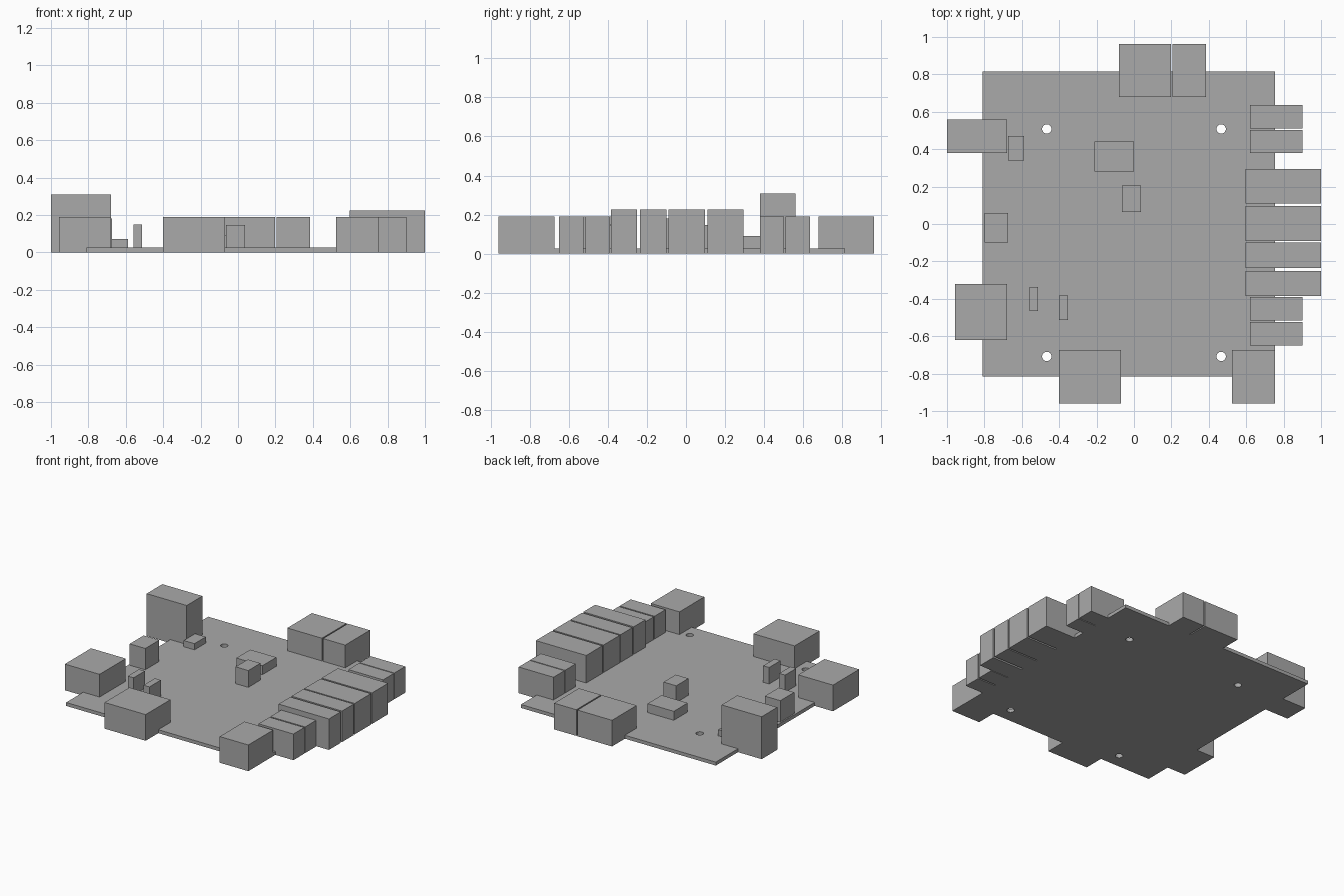
import bpy

if "Cube" in bpy.data.objects:
    bpy.data.objects.remove(bpy.data.objects["Cube"])

grey = bpy.data.materials.new("mid_grey")
grey.diffuse_color = (0.4, 0.4, 0.4, 1)
grey.use_nodes = True
grey.node_tree.nodes["Principled BSDF"].inputs["Base Color"].default_value = grey.diffuse_color


def box(name, x0, x1, y0, y1, top, bottom=0.0):
    bpy.ops.mesh.primitive_cube_add(
        size=1, location=((x0 + x1) / 2, (y0 + y1) / 2, (top + bottom) / 2))
    ob = bpy.context.object
    ob.name = name
    ob.scale = (x1 - x0, y1 - y0, top - bottom)
    bpy.ops.object.transform_apply(location=False, rotation=False, scale=True)
    ob.data.materials.append(grey)
    return ob


# Circuit board with four drilled mounting holes
BOARD_TOP = 0.025
board = box("board", -0.81, 0.755, -0.815, 0.815, BOARD_TOP)
for x in (-0.466, 0.466):
    for y in (-0.708, 0.508):
        bpy.ops.mesh.primitive_cylinder_add(
            vertices=32, radius=0.025, depth=0.2, location=(x, y, 0))
        cutter = bpy.context.object
        cutter.hide_render = True
        mod = board.modifiers.new("hole", 'BOOLEAN')
        mod.operation = 'DIFFERENCE'
        mod.solver = 'EXACT'
        mod.object = cutter
        bpy.context.view_layer.objects.active = board
        bpy.ops.object.modifier_apply(modifier=mod.name)
        bpy.data.objects.remove(cutter)

# Small sockets in pairs on the right edge
for i, (y0, y1) in enumerate([(0.51, 0.635), (0.38, 0.503),
                              (-0.515, -0.39), (-0.65, -0.525)]):
    box(f"small_right_socket_{i + 1}", 0.62, 0.90, y0, y1, 0.19)

# Large sockets in the middle of the right edge
for i, (y0, y1) in enumerate([(0.11, 0.295), (-0.09, 0.097),
                              (-0.235, -0.10), (-0.385, -0.25)]):
    box(f"large_right_socket_{i + 1}", 0.595, 1.0, y0, y1, 0.225)

# Sockets on the back edge
box("wide_back_socket", -0.08, 0.198, 0.68, 0.963, 0.19)
box("narrow_back_socket", 0.207, 0.385, 0.68, 0.963, 0.19)

# Sockets on the front edge
box("wide_front_socket", -0.40, -0.07, -0.96, -0.675, 0.19)
box("narrow_front_socket", 0.525, 0.755, -0.96, -0.675, 0.19)

# Sockets on the left edge
box("tall_left_socket", -1.0, -0.678, 0.38, 0.56, 0.308)
box("low_left_socket", -0.957, -0.678, -0.62, -0.32, 0.19)

# Small parts standing on the board
box("left_block", -0.80, -0.675, -0.10, 0.06, 0.18)
box("left_chip", -0.674, -0.588, 0.34, 0.47, 0.07)
box("centre_chip", -0.21, 0.0, 0.28, 0.44, 0.09)
box("centre_block", -0.065, 0.037, 0.065, 0.205, 0.147)
box("left_header", -0.56, -0.513, -0.465, -0.337, 0.15)
box("right_header", -0.40, -0.352, -0.513, -0.383, 0.145)
